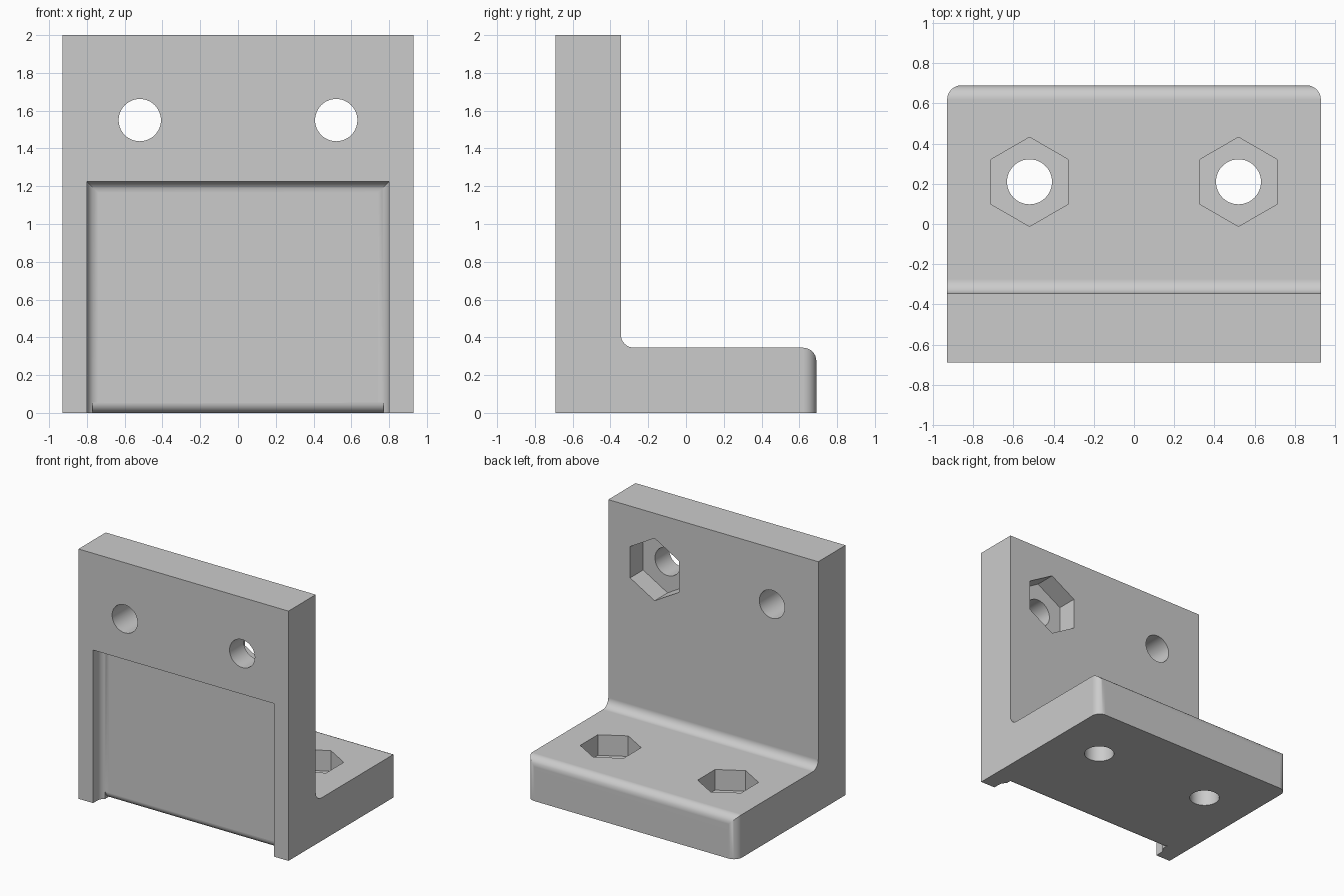
import bpy, bmesh
from math import pi, cos, sin
from mathutils import Matrix, Vector

if "Cube" in bpy.data.objects:
    bpy.data.objects.remove(bpy.data.objects["Cube"])

W, D, H = 0.93, 0.69, 2.0        # half width, half depth, height
T, R = 0.345, 0.07               # plate thickness, fillet radius
WALL_BACK = -D + T
RECESS_X, RECESS_TOP, RECESS_Y = 0.80, 1.225, -D + 0.115
HOLE_X, HOLE_R, POCKET = 0.52, 0.112, 0.165
HOLE_Z, HOLE_Y = 1.55, 0.21

grey = bpy.data.materials.new("plain grey")
grey.use_nodes = True
colour = (0.6, 0.6, 0.6, 1)
grey.diffuse_color = colour
grey.node_tree.nodes["Principled BSDF"].inputs["Base Color"].default_value = colour


def make(name, bm):
    bmesh.ops.recalc_face_normals(bm, faces=bm.faces[:])
    me = bpy.data.meshes.new(name)
    bm.to_mesh(me)
    bm.free()
    ob = bpy.data.objects.new(name, me)
    me.materials.append(grey)
    bpy.context.collection.objects.link(ob)
    return ob


def prism(profile, half):
    """Sweep a (y, z) profile along x from -half to half."""
    bm = bmesh.new()
    face = bm.faces.new([bm.verts.new((-half, y, z)) for y, z in profile])
    new = bmesh.ops.extrude_face_region(bm, geom=[face])["geom"]
    verts = [v for v in new if isinstance(v, bmesh.types.BMVert)]
    bmesh.ops.translate(bm, verts=verts, vec=(2 * half, 0, 0))
    return bm


def round_edges(bm, test, radius):
    edges = [e for e in bm.edges if test(*(v.co for v in e.verts))]
    bmesh.ops.bevel(bm, geom=edges, offset=radius, segments=8,
                    profile=0.5, affect='EDGES', clamp_overlap=True)


def same(*values):
    return max(values) - min(values) < 1e-4


def rod(name, sides, radius, length, centre, axis):
    """Bar along y or z; six-sided bars point along the other axis."""
    bm = bmesh.new()
    turn = Matrix.Rotation(pi / 2, 4, 'X') if axis == 'Y' else Matrix()
    bmesh.ops.create_cone(bm, cap_ends=True, segments=sides, radius1=radius,
                          radius2=radius, depth=length)
    # put a corner on the local y axis
    tip = max(bm.verts, key=lambda v: v.co.y).co
    if abs(tip.x) > 1e-4:
        bmesh.ops.rotate(bm, verts=bm.verts, matrix=Matrix.Rotation(pi / 6, 3, 'Z'))
    bmesh.ops.transform(bm, verts=bm.verts,
                        matrix=Matrix.Translation(Vector(centre)) @ turn)
    return make(name, bm)


# L-shaped body with rounded inner corner and rounded rear edges
body = prism([(-D, 0), (D, 0), (D, T), (WALL_BACK, T), (WALL_BACK, H), (-D, H)], W)


def body_edge(a, b):
    along_x = same(a.y, b.y) and same(a.z, b.z, T)
    rear_corner = same(a.y, b.y, D) and same(a.x, b.x)
    return along_x or rear_corner


round_edges(body, body_edge, R)
bracket = make("angle_bracket", body)

# Front recess, filleted at the sides and top
recess = prism([(-1, -0.3), (RECESS_Y, -0.3), (RECESS_Y, RECESS_TOP), (-1, RECESS_TOP)],
               RECESS_X)


def recess_edge(a, b):
    return same(a.y, b.y, RECESS_Y) and (same(a.x, b.x) or same(a.z, b.z, RECESS_TOP))


round_edges(recess, recess_edge, 0.06)
cutters = [make("recess_cutter", recess)]

# Rounded lower lip of the recess
r = 0.055
arc = [(RECESS_Y + r - r * cos(i * pi / 16), r - r * sin(i * pi / 16)) for i in range(9)]
lip = arc + [(RECESS_Y + r, -0.1), (RECESS_Y - 0.02, -0.1), (RECESS_Y - 0.02, r)]
cutters.append(make("lip_cutter", prism(lip, RECESS_X - 0.03)))

# Bolt holes with six-sided nut pockets
for side in (-1, 1):
    x = side * HOLE_X
    cutters.append(rod("wall_hole_cutter", 48, HOLE_R, 1, (x, -0.5, HOLE_Z), 'Y'))
    cutters.append(rod("base_hole_cutter", 48, HOLE_R, 1, (x, HOLE_Y, 0.2), 'Z'))
    cutters.append(rod("base_nut_cutter", 6, 0.222, 0.4,
                       (x, HOLE_Y, T - POCKET + 0.2), 'Z'))
cutters.append(rod("wall_nut_cutter", 6, 0.25, 0.4,
                   (HOLE_X, WALL_BACK - POCKET + 0.2, HOLE_Z), 'Y'))

bpy.ops.object.select_all(action='DESELECT')
bpy.context.view_layer.objects.active = bracket
bracket.select_set(True)
for cutter in cutters:
    cutter.hide_render = True
    mod = bracket.modifiers.new("cut", 'BOOLEAN')
    mod.operation, mod.solver, mod.object = 'DIFFERENCE', 'EXACT', cutter
    bpy.ops.object.modifier_apply(modifier=mod.name)
for cutter in cutters:
    bpy.data.objects.remove(cutter)

# Smooth fillets, flat plates
bpy.ops.object.shade_smooth_by_angle(angle=pi / 6)
weighted = bracket.modifiers.new("even_shading", 'WEIGHTED_NORMAL')
weighted.keep_sharp = True
